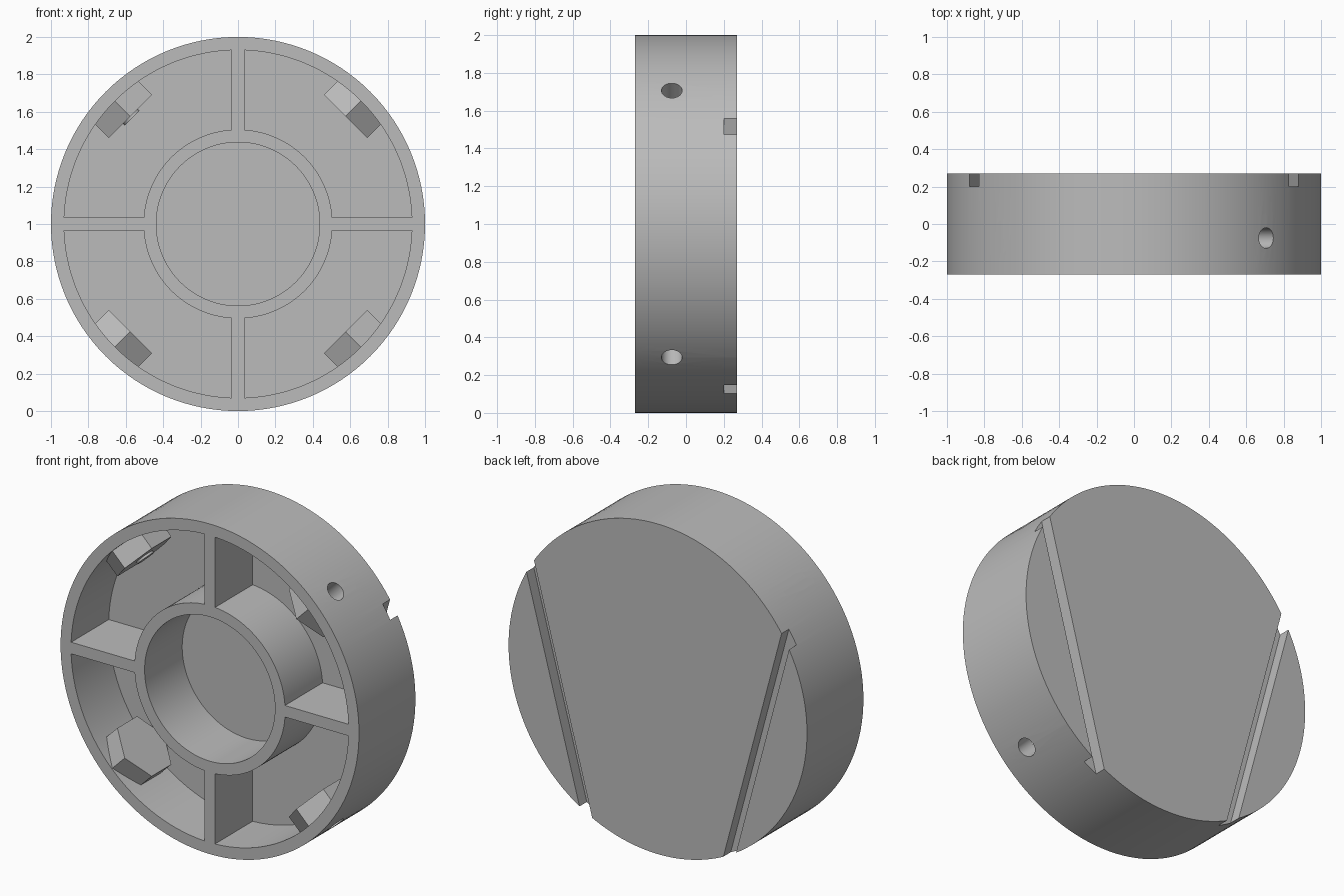
import bpy, bmesh, math
from mathutils import Matrix, Vector

if "Cube" in bpy.data.objects:
    bpy.data.objects.remove(bpy.data.objects["Cube"], do_unlink=True)

# Plain grey plastic
grey = bpy.data.materials.new("light_grey")
grey.use_nodes = True
colour = (0.5, 0.5, 0.5, 1)
grey.diffuse_color = colour
grey.node_tree.nodes["Principled BSDF"].inputs["Base Color"].default_value = colour

FRONT, BACK, FLOOR = -0.27, 0.27, 0.09
CENTRE = Matrix.Translation((0, 0, 1))


def finish(bm, name):
    bmesh.ops.recalc_face_normals(bm, faces=bm.faces)
    mesh = bpy.data.meshes.new(name)
    bm.to_mesh(mesh)
    bm.free()
    mesh.materials.append(grey)
    obj = bpy.data.objects.new(name, mesh)
    bpy.context.collection.objects.link(obj)
    return obj


def box(name, lo, hi, matrix):
    bm = bmesh.new()
    bmesh.ops.create_cube(bm, size=1)
    lo, hi = Vector(lo), Vector(hi)
    for v in bm.verts:
        v.co = matrix @ ((lo + hi) / 2 + v.co * (hi - lo))
    return finish(bm, name)


def radial_prism(name, sides, radius, inner, outer, angle):
    """Prism lying along a radius, with one corner toward the front."""
    bm = bmesh.new()
    ring = []
    for i in range(sides):
        a = math.tau * i / sides
        ring.append(bm.verts.new((inner, -0.075 - radius * math.cos(a), radius * math.sin(a))))
    cap = bm.faces.new(ring)
    top = bmesh.ops.extrude_face_region(bm, geom=[cap])["geom"]
    bmesh.ops.translate(bm, vec=(outer - inner, 0, 0),
                        verts=[g for g in top if isinstance(g, bmesh.types.BMVert)])
    bm.transform(CENTRE @ Matrix.Rotation(angle, 4, 'Y'))
    return finish(bm, name)


def combine(target, tool, operation):
    tool.hide_render = True
    mod = target.modifiers.new(operation.lower(), 'BOOLEAN')
    mod.operation = operation
    mod.solver = 'EXACT'
    mod.object = tool
    bpy.context.view_layer.objects.active = target
    bpy.ops.object.modifier_apply(modifier=mod.name)
    bpy.data.objects.remove(tool, do_unlink=True)


# Round housing: back plate, outer wall and hub turned from one profile
profile = [(0, BACK), (1, BACK), (1, FRONT), (0.93, FRONT), (0.93, FLOOR),
           (0.505, FLOOR), (0.505, FRONT), (0.437, FRONT), (0.437, FLOOR), (0, FLOOR)]
bm = bmesh.new()
verts = [bm.verts.new((r, y, 0)) for r, y in profile]
edges = [bm.edges.new(pair) for pair in zip(verts, verts[1:])]
bmesh.ops.spin(bm, geom=verts + edges, cent=(0, 0, 0), axis=(0, 1, 0),
               angle=math.tau, steps=128, use_duplicate=False)
bmesh.ops.remove_doubles(bm, verts=bm.verts, dist=0.0001)
bm.transform(CENTRE)
housing = finish(bm, "round_housing")

# Four ribs between hub and wall
for i in range(4):
    turn = CENTRE @ Matrix.Rotation(i * math.pi / 2, 4, 'Y')
    combine(housing, box("rib", (0.47, FRONT, -0.035), (0.965, 0.18, 0.035), turn), 'UNION')

# Four nut bosses, each with a hexagonal pocket and a screw hole
diagonals = [math.radians(45 + 90 * i) for i in range(4)]
for a in diagonals:
    combine(housing, radial_prism("nut_boss", 6, 0.188, 0.813, 0.96, a), 'UNION')
for a in diagonals:
    combine(housing, radial_prism("nut_pocket", 6, 0.125, 0.7, 0.88, a), 'DIFFERENCE')
    combine(housing, radial_prism("screw_hole", 32, 0.055, 0.8, 1.1, a), 'DIFFERENCE')

# Two slanted slots across the back
for side in (-1, 1):
    tilt = CENTRE @ Matrix.Rotation(side * math.radians(15), 4, 'Y')
    combine(housing, box("slot", (side * 0.692 - 0.035, 0.2, -1.2),
                         (side * 0.692 + 0.035, 0.4, 1.2), tilt), 'DIFFERENCE')

# Smooth round walls, crisp edges
bpy.ops.object.select_all(action='DESELECT')
housing.select_set(True)
bpy.context.view_layer.objects.active = housing
bpy.ops.object.shade_smooth_by_angle(angle=math.radians(30))
